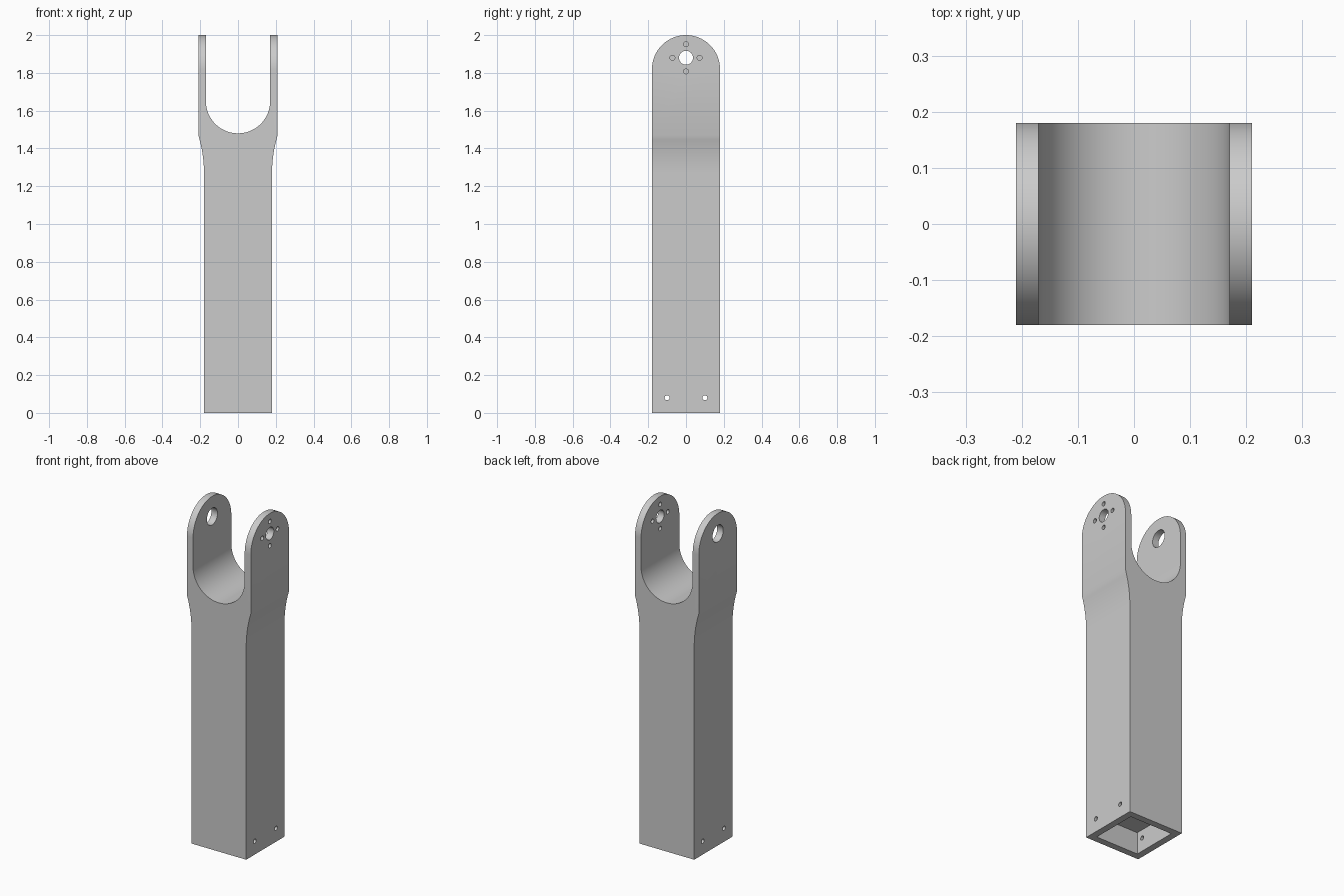
import bpy
import bmesh
from math import sin, cos, pi, radians
from mathutils import Vector

cube = bpy.data.objects.get("Cube")
if cube:
    bpy.data.objects.remove(cube, do_unlink=True)

HALF = 0.18          # half width of the square shaft
EAR_OUT = 0.21       # outer face of the fork ears
EAR_IN = 0.17        # inner face of the ears, also slot radius
SLOT_Z = 1.65        # centre of the round slot floor
BEND_LOW, BEND_TOP = 1.27, 1.47
PIVOT_Z = 1.88

grey = bpy.data.materials.new("plain grey")
grey.use_nodes = True
grey.diffuse_color = (0.6, 0.6, 0.6, 1)
grey.node_tree.nodes["Principled BSDF"].inputs["Base Color"].default_value = (0.6, 0.6, 0.6, 1)


def arc(cx, cz, r, start, end, steps):
    angles = [radians(start + (end - start) * i / steps) for i in range(steps + 1)]
    return [(cx + r * cos(a), cz + r * sin(a)) for a in angles]


def prism(name, outline, axis, low, high):
    """Extrude a closed outline (horizontal, z) along the x or y axis."""
    bm = bmesh.new()
    place = (lambda h, z: (low, h, z)) if axis == "x" else (lambda h, z: (h, low, z))
    face = bm.faces.new([bm.verts.new(place(h, z)) for h, z in outline])
    moved = bmesh.ops.extrude_face_region(bm, geom=[face])["geom"]
    shift = Vector((high - low, 0, 0) if axis == "x" else (0, high - low, 0))
    bmesh.ops.translate(bm, vec=shift, verts=[v for v in moved if isinstance(v, bmesh.types.BMVert)])
    bmesh.ops.recalc_face_normals(bm, faces=bm.faces)
    mesh = bpy.data.meshes.new(name)
    bm.to_mesh(mesh)
    bm.free()
    obj = bpy.data.objects.new(name, mesh)
    obj.data.materials.append(grey)
    bpy.context.collection.objects.link(obj)
    return obj


def combine(target, tool, operation):
    """Apply a boolean and discard the tool."""
    mod = target.modifiers.new(tool.name, "BOOLEAN")
    mod.operation = operation
    mod.solver = "EXACT"
    mod.object = tool
    tool.hide_render = True
    bpy.context.view_layer.objects.active = target
    bpy.ops.object.modifier_apply(modifier=mod.name)
    bpy.data.objects.remove(tool, do_unlink=True)


def drill(target, y, z, r, low, high, sides=32):
    outline = arc(y, z, r, 0, 360, sides)[:-1]
    combine(target, prism("drill", outline, "x", low, high), "DIFFERENCE")


# Front outline: shaft, flared shoulders, two ears and the round slot
flare = [(HALF + (EAR_OUT - HALF) * (i / 8) ** 2, BEND_LOW + (BEND_TOP - BEND_LOW) * i / 8)
         for i in range(9)]
right_side = [(HALF, 0)] + flare + [(EAR_OUT, 2), (EAR_IN, 2)]
slot = arc(0, SLOT_Z, EAR_IN, 0, -180, 48)
left_side = [(-x, z) for x, z in reversed(right_side)]
link = prism("fork_link", right_side + slot + left_side, "y", -HALF, HALF)

# Round the ear tops with a side outline
side = [(-HALF, -0.1), (HALF, -0.1)] + arc(0, 2 - HALF, HALF, 0, 180, 48)
# Slightly oversized below the curve so that flat sides stay untouched
side = [(y * 1.0001, z) for y, z in side]
combine(link, prism("ear_rounding", side, "x", -0.5, 0.5), "INTERSECT")

# Square socket in the underside
square = [(-0.14, -0.1), (0.14, -0.1), (0.14, 0.13), (-0.14, 0.13)]
combine(link, prism("socket", square, "y", -0.14, 0.14), "DIFFERENCE")

# Pin holes through the socket walls
for y in (-0.1, 0.1):
    drill(link, y, 0.08, 0.013, -0.4, 0.4, 16)

# Pivot holes: small with four screw holes on one ear, large on the other
drill(link, 0, PIVOT_Z, 0.037, 0.1, 0.4)
drill(link, 0, PIVOT_Z, 0.05, -0.4, -0.1)
for k in range(4):
    drill(link, 0.072 * cos(k * pi / 2), PIVOT_Z + 0.072 * sin(k * pi / 2), 0.013, 0.1, 0.4, 16)

# Smooth curves, sharp edges
bpy.ops.object.select_all(action="DESELECT")
link.select_set(True)
bpy.context.view_layer.objects.active = link
bpy.ops.object.shade_smooth_by_angle(angle=radians(30))
